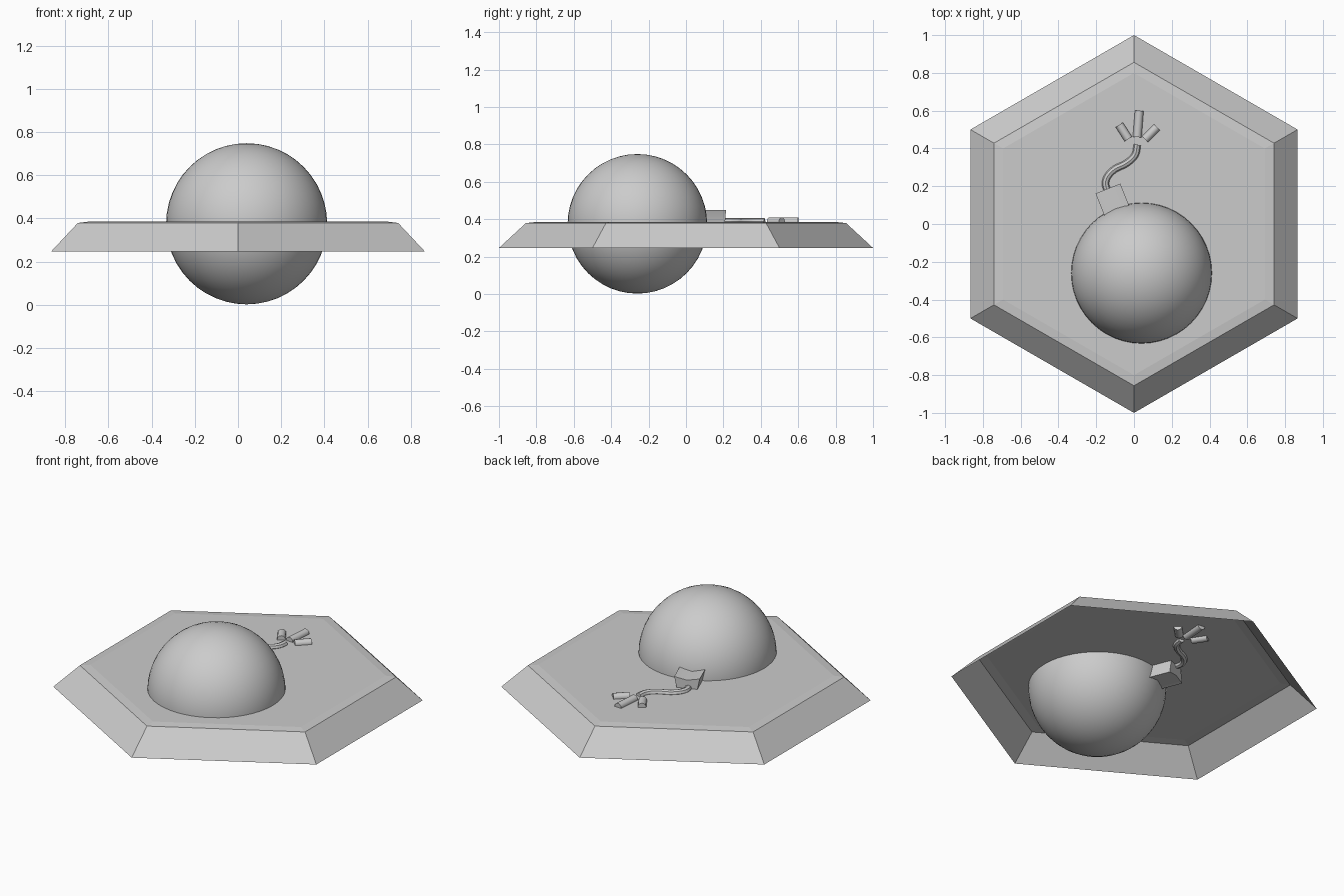
import bpy, bmesh, math
from mathutils import Vector

if "Cube" in bpy.data.objects:
    bpy.data.objects.remove(bpy.data.objects["Cube"])

MID = 0.378  # common centre height of the plate surface details


def make_object(name, bm, smooth_angle=None):
    mesh = bpy.data.meshes.new(name)
    bmesh.ops.recalc_face_normals(bm, faces=bm.faces)
    bm.to_mesh(mesh)
    bm.free()
    ob = bpy.data.objects.new(name, mesh)
    bpy.context.collection.objects.link(ob)
    if smooth_angle:
        bpy.ops.object.select_all(action='DESELECT')
        ob.select_set(True)
        bpy.context.view_layer.objects.active = ob
        bpy.ops.object.shade_smooth_by_angle(angle=math.radians(smooth_angle))
    return ob


def loft(bm, rings, cap_start=False, cap_end=True):
    loops = [[bm.verts.new(p) for p in ring] for ring in rings]
    n = len(loops[0])
    for a, b in zip(loops, loops[1:]):
        for i in range(n):
            j = (i + 1) % n
            bm.faces.new((a[i], a[j], b[j], b[i]))
    if cap_start:
        bm.faces.new(loops[0][::-1])
    if cap_end:
        bm.faces.new(loops[-1])


def flat_ring(center, direction, radii):
    # ring of points across a horizontal direction
    d = Vector(direction).normalized()
    side, up = d.cross(Vector((0, 0, 1))), Vector((0, 0, 1))
    n = len(radii)
    return [Vector(center) + r * (side * math.cos(2 * math.pi * i / n)
            + up * math.sin(2 * math.pi * i / n)) for i, r in enumerate(radii)]


# hexagonal plate, open underneath
bm = bmesh.new()
rings = [[(r * math.sin(i * math.pi / 3), r * math.cos(i * math.pi / 3), z)
          for i in range(6)]
         for r, z in ((1.0, 0.246), (0.856, 0.379), (0.80, 0.385))]
loft(bm, rings)
plate = make_object("hex_plate", bm)
# the top has an open underside: flip outward if needed
if plate.data.polygons[-1].normal.z < 0:
    plate.data.flip_normals()

# round body
bm = bmesh.new()
bmesh.ops.create_uvsphere(bm, u_segments=48, v_segments=24, radius=0.373)
bmesh.ops.translate(bm, verts=bm.verts, vec=(0.04, -0.26, 0.375))
make_object("ball", bm, 40)

# neck: square collar with pinched sides
bm = bmesh.new()
direction = Vector((-0.37, 0.93, 0)).normalized()
base = Vector((0.04, -0.26, MID))
radii = [0.056, 0.1] * 4
loft(bm, [flat_ring(base + direction * t, direction, radii) for t in (0.33, 0.482)])
make_object("neck", bm, 30)

# curved fuse
curve = bpy.data.curves.new("fuse", 'CURVE')
curve.dimensions = '3D'
curve.bevel_depth = 0.019
curve.bevel_resolution = 2
curve.use_fill_caps = True
curve.resolution_u = 6
path = [(-0.14, 0.17), (-0.15, 0.225), (-0.115, 0.28), (-0.035, 0.325),
        (0.005, 0.365), (0.018, 0.42)]
spline = curve.splines.new('BEZIER')
spline.bezier_points.add(len(path) - 1)
for bp, (x, y) in zip(spline.bezier_points, path):
    bp.co = (x, y, 0.387)
    bp.handle_left_type = bp.handle_right_type = 'AUTO'
fuse_curve = bpy.data.objects.new("fuse_path", curve)
bpy.context.collection.objects.link(fuse_curve)
bpy.context.view_layer.update()
mesh = bpy.data.meshes.new_from_object(fuse_curve)
bpy.data.objects.remove(fuse_curve)
bm = bmesh.new()
bm.from_mesh(mesh)
bpy.data.meshes.remove(mesh)
make_object("fuse", bm, 40)

# three sparks at the fuse tip
for name, a, b in (("spark_left", (-0.03, 0.45), (-0.078, 0.525)),
                   ("spark_middle", (0.017, 0.46), (0.028, 0.60)),
                   ("spark_right", (0.058, 0.448), (0.122, 0.513))):
    start, end = Vector((*a, 0.387)), Vector((*b, 0.387))
    bm = bmesh.new()
    loft(bm, [flat_ring(p, end - start, [0.023] * 12) for p in (start, end)],
         cap_start=True)
    make_object(name, bm, 40)
